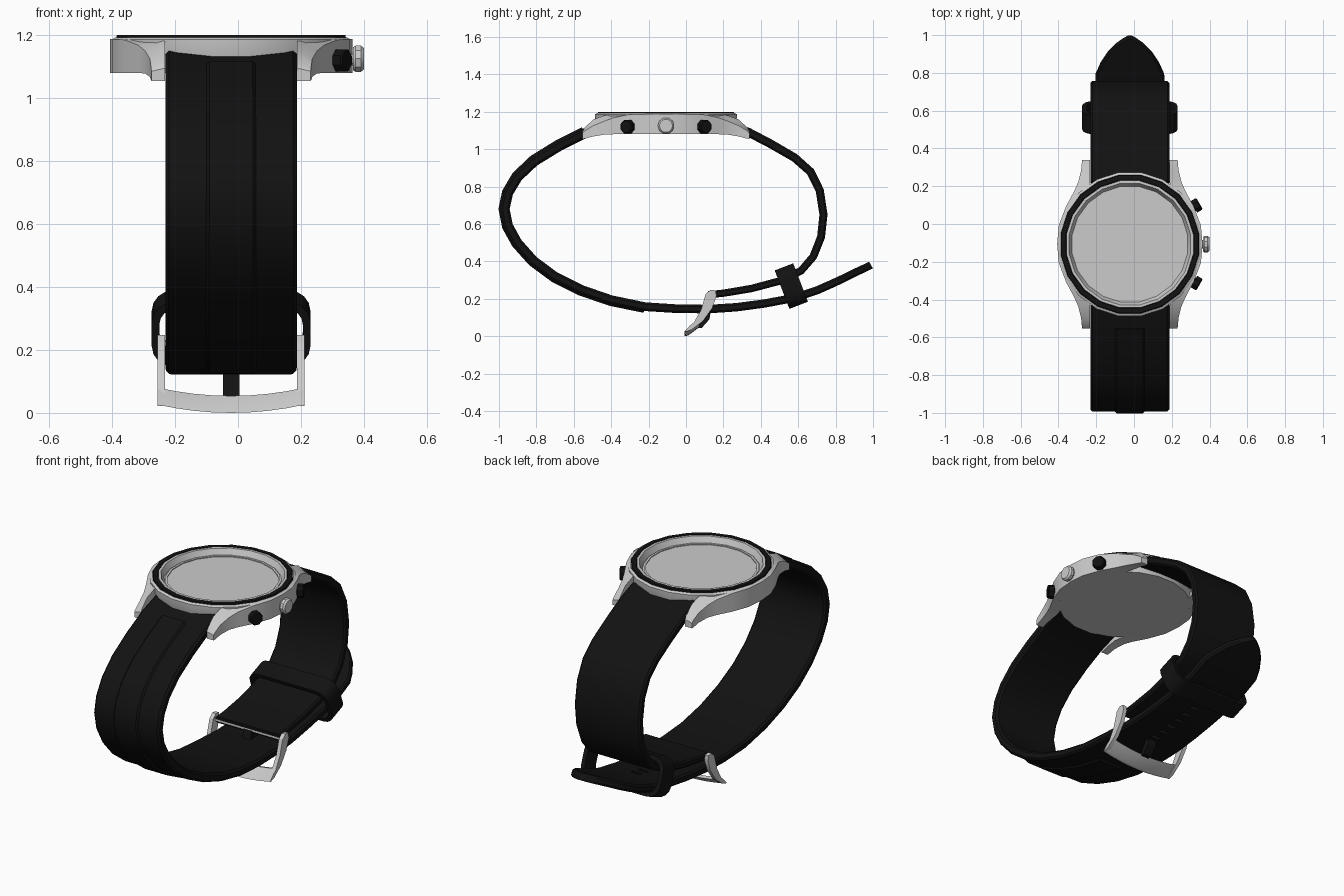
import bpy, bmesh
from math import sin, cos, pi, radians
from mathutils import Vector, Matrix

if "Cube" in bpy.data.objects:
    bpy.data.objects.remove(bpy.data.objects["Cube"])

CX, CY = -0.022, -0.107
black = bpy.data.materials.new("black_rubber")
black.diffuse_color = (0.006, 0.006, 0.006, 1)
black.use_nodes = True
black.node_tree.nodes["Principled BSDF"].inputs["Base Color"].default_value = black.diffuse_color


def loft(name, rings, mat=None, closed=False):
    """Skin a list of equal-length rings; closed joins last to first, else capped."""
    bm = bmesh.new()
    vs = [[bm.verts.new(p) for p in r] for r in rings]
    n = len(vs[0])
    pairs = list(zip(vs, vs[1:])) + ([(vs[-1], vs[0])] if closed else [])
    for a, b in pairs:
        for i in range(n):
            j = (i + 1) % n
            bm.faces.new((a[i], a[j], b[j], b[i]))
    if not closed:
        bm.faces.new(vs[0][::-1])
        bm.faces.new(vs[-1])
    bmesh.ops.recalc_face_normals(bm, faces=bm.faces)
    me = bpy.data.meshes.new(name)
    bm.to_mesh(me)
    bm.free()
    me.shade_smooth()
    me.set_sharp_from_angle(angle=radians(30))
    if mat:
        me.materials.append(mat)
    ob = bpy.data.objects.new(name, me)
    bpy.context.collection.objects.link(ob)
    return ob


def turned(name, profile, n=20, mat=None, closed=False, place=None):
    """Turned part from (radius, height) pairs; flats face the axes."""
    m = place or Matrix.Translation((CX, CY, 0))
    k = 1 / cos(pi / n)
    rings = [[m @ Vector((r * k * cos((i + .5) * 2 * pi / n),
                          r * k * sin((i + .5) * 2 * pi / n), z)) for i in range(n)]
             for r, z in profile]
    return loft(name, rings, mat, closed)


def strap(name, path, t0, t1, offset=0.0):
    """Band swept along (y, z, half width) points with chamfered edges."""
    rings = []
    for i, (y, z, w) in enumerate(path):
        a, b = path[max(i - 1, 0)], path[min(i + 1, len(path) - 1)]
        t = Vector((b[0] - a[0], b[1] - a[1])).normalized()
        h = (t0 + (t1 - t0) * i / (len(path) - 1)) / 2
        c = min(h * .45, w * .45)
        sec = [(-w, -h + c), (-w + c, -h), (w - c, -h), (w, -h + c),
               (w, h - c), (w - c, h), (-w + c, h), (-w, h - c)]
        rings.append([(CX + x, y + t.y * (d + offset), z - t.x * (d + offset))
                      for x, d in sec])
    return loft(name, rings, black)


def extrude_x(name, profile, x0, x1, mat=None):
    return loft(name, [[(x, y, z) for y, z in profile] for x in (x0, x1)], mat)


# Case body with recessed dial, and the black bezel ring
turned("case_body", [(.355, 1.08), (.375, 1.12), (.38, 1.186), (.367, 1.193), (.367, 1.184),
                     (.336, 1.184), (.336, 1.199), (.322, 1.199), (.306, 1.165)])
turned("bezel_ring", [(.367, 1.182), (.363, 1.2), (.339, 1.2), (.336, 1.182)],
       mat=black, closed=True)
turned("dial_rim", [(.3, 1.164), (.3, 1.17), (.288, 1.17), (.288, 1.164)], closed=True)

# Case flanks running out into the lugs: dy, inner x, outer x, bottom, top inner, top outer
flank = [(0, .345, .385, 1.08, 1.19, 1.187), (.1, .34, .376, 1.08, 1.19, 1.187),
         (.2, .295, .338, 1.08, 1.19, 1.185), (.28, .222, .295, 1.08, 1.187, 1.168),
         (.33, .21, .273, 1.078, 1.18, 1.15), (.39, .21, .258, 1.068, 1.158, 1.125),
         (.435, .21, .254, 1.056, 1.115, 1.097), (.446, .21, .253, 1.055, 1.095, 1.085)]
full = [(-f[0],) + f[1:] for f in flank[:0:-1]] + flank
for side, label in ((-1, "left"), (1, "right")):
    loft("case_flank_" + label,
         [[(CX + side * x, CY + dy, z) for x, z in ((xi, zb), (xo, zb), (xo, zo), (xi, zi))]
          for dy, xi, xo, zb, zi, zo in full])

# Crown and push buttons
turned("crown", [(.022, 0), (.022, .035), (.036, .035), (.042, .044), (.042, .06), (.034, .07)], 10,
       place=Matrix.Translation((.33, CY, 1.125)) @ Matrix.Rotation(pi / 2, 4, 'Y'))
for s, label in ((1, "back"), (-1, "front")):
    turned("push_button_" + label, [(.024, -.02), (.024, .025), (.035, .025), (.035, .055), (.03, .06)],
           8, black, place=Matrix.Translation((.295, CY + s * .185, 1.12))
           @ Matrix.Rotation(s * radians(30), 4, 'Z') @ Matrix.Rotation(pi / 2, 4, 'Y'))

# Long strap: from the front lugs, round the bottom, to the pointed tail
W = .209
long_path = [(-.42, 1.125, W), (-.54, 1.085, W), (-.68, 1.015, W), (-.81, .935, W), (-.90, .85, W),
             (-.95, .765, W), (-.968, .68, W), (-.95, .59, W), (-.9, .5, W), (-.815, .405, W),
             (-.7, .32, W), (-.56, .25, W), (-.4, .195, W), (-.22, .158, W), (-.05, .147, .207),
             (.12, .145, .2), (.27, .155, .192), (.42, .175, .187), (.58, .205, .185),
             (.70, .245, .184), (.79, .285, .182), (.85, .313, .155), (.91, .343, .115),
             (.955, .364, .07), (.982, .377, .03), (.989, .381, .012)]
tail = strap("long_strap", long_path, .054, .04)

# Adjustment slots cut through the tail
cut = bmesh.new()
for i in range(6):
    y = .16 + i * .065
    bmesh.ops.create_cube(cut, size=1, matrix=Matrix.Translation((CX, y, .16))
                          @ Matrix.Diagonal((.055, .022, .2, 1)))
me = bpy.data.meshes.new("slot_cutter")
cut.to_mesh(me)
cut.free()
cutter = bpy.data.objects.new("slot_cutter", me)
cutter.hide_render = True
bpy.context.collection.objects.link(cutter)
mod = tail.modifiers.new("slots", 'BOOLEAN')
mod.operation, mod.solver, mod.object = 'DIFFERENCE', 'EXACT', cutter
bpy.context.view_layer.objects.active = tail
bpy.ops.object.modifier_apply(modifier="slots")
bpy.data.objects.remove(cutter)

# Raised centre panel on the long strap
strap("strap_panel", [(y, z, .08) for y, z, w in long_path[1:14]], .05, .045, .011)

# Short strap: from the back lugs round to the buckle
strap("short_strap", [(.22, 1.135, W), (.335, 1.09, W), (.45, 1.03, W), (.58, .955, W), (.665, .88, W),
                      (.715, .78, W), (.735, .65, W), (.722, .53, W), (.68, .425, W), (.615, .35, W),
                      (.5, .295, .207), (.35, .255, .205), (.2, .23, .205), (.12, .222, .205)], .048, .038)

# Keeper loop around both straps
place = Matrix.Translation((CX, .563, .268)) @ Matrix.Rotation(radians(21), 4, 'X')


def rounded(hx, hz, r, y):
    pts = []
    for q, (sx, sz) in enumerate(((1, 1), (-1, 1), (-1, -1), (1, -1))):
        for k in range(5):
            a = (q + k / 4) * pi / 2
            pts.append(place @ Vector((sx * (hx - r) + r * cos(a), y, sz * (hz - r) + r * sin(a))))
    return pts


loft("keeper_loop", [rounded(.252, .11, .07, -.053), rounded(.252, .11, .07, .053),
                     rounded(.228, .088, .055, .053), rounded(.228, .088, .055, -.053)],
     black, closed=True)

# Buckle: two arms, sagging cross bar, hinge pin and tongue
arm = [(.105, .225), (.13, .248), (.158, .245), (.163, .215), (.14, .15), (.09, .08),
       (.03, .035), (-.005, .022), (.04, .07), (.08, .14)]
for x0, x1, label in ((-.255, -.232, "left"), (.188, .211, "right")):
    extrude_x("buckle_arm_" + label, arm, x0, x1)
bar = []
for i in range(9):
    u = i / 4 - 1
    s = .026 * u * u
    bar.append([(CX + u * .233, y, z + s) for y, z in
                ((-.008, 0), (.012, .004), (.072, .048), (.05, .054), (.02, .03))])
loft("buckle_bar", bar)
extrude_x("buckle_pin", [(.12, .212), (.14, .212), (.14, .232), (.12, .232)], -.24, .2)
extrude_x("buckle_tongue", [(.125, .235), (.15, .225), (.125, .09), (.085, .045), (.055, .042),
                            (.065, .065), (.09, .1)], CX - .026, CX + .026, black)
